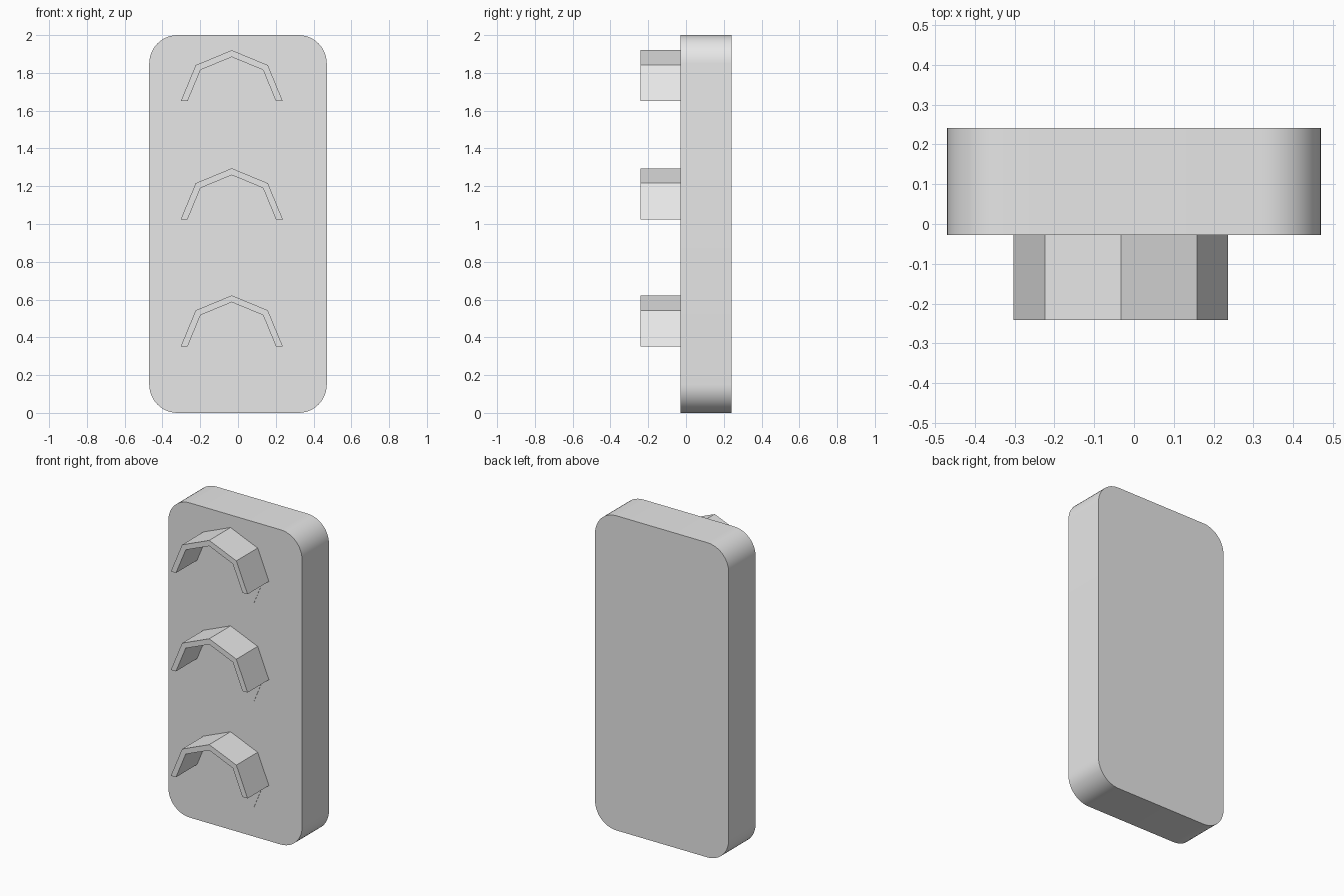
import bpy, bmesh, math

if "Cube" in bpy.data.objects:
    bpy.data.objects.remove(bpy.data.objects["Cube"], do_unlink=True)

WIDTH, HEIGHT = 0.94, 2.0
FRONT, FACE, BACK = -0.242, -0.028, 0.242   # visor tip, body front, body back
LAMP_X = -0.033
INNER, OUTER = 0.234, 0.27
LAMPS = {"top": 1.65, "middle": 1.025, "bottom": 0.352}

grey = bpy.data.materials.new("light_grey")
grey.use_nodes = True
grey.diffuse_color = (0.8, 0.8, 0.8, 1)
grey.node_tree.nodes["Principled BSDF"].inputs["Base Color"].default_value = (0.8, 0.8, 0.8, 1)


def prism(name, outline, y0, y1):
    """Extrude an x-z outline from y0 to y1."""
    bm = bmesh.new()
    face = bm.faces.new([bm.verts.new((x, y0, z)) for x, z in outline])
    moved = bmesh.ops.extrude_face_region(bm, geom=[face])["geom"]
    verts = [g for g in moved if isinstance(g, bmesh.types.BMVert)]
    bmesh.ops.translate(bm, verts=verts, vec=(0, y1 - y0, 0))
    bmesh.ops.recalc_face_normals(bm, faces=bm.faces)
    mesh = bpy.data.meshes.new(name)
    bm.to_mesh(mesh)
    bm.free()
    mesh.materials.append(grey)
    obj = bpy.data.objects.new(name, mesh)
    bpy.context.collection.objects.link(obj)
    return obj


def arc(cx, cz, radius, start, end, steps):
    """Points on a circular arc, angles in degrees."""
    angles = [math.radians(start + (end - start) * i / steps) for i in range(steps + 1)]
    return [(cx + radius * math.cos(a), cz + radius * math.sin(a)) for a in angles]


# Housing: slab with four rounded corners
R = 0.15
sx, top = WIDTH / 2 - R, HEIGHT - R
corners = [(sx, top), (-sx, top), (-sx, R), (sx, R)]
outline = []
for i, (cx, cz) in enumerate(corners):
    outline += arc(cx, cz, R, 90 * i, 90 * i + 90, 12)
housing = prism("housing", outline, FACE, BACK)
bpy.ops.object.select_all(action="DESELECT")
housing.select_set(True)
bpy.context.view_layer.objects.active = housing
bpy.ops.object.shade_smooth_by_angle(angle=math.radians(30))

# Lamps: flat octagonal lens under a half-octagon visor
for place, z in LAMPS.items():
    prism(place + "_lens", arc(LAMP_X, z, INNER, 0, 315, 7), FACE - 0.002, FACE + 0.003)
    hood = arc(LAMP_X, z, OUTER, 0, 180, 4) + arc(LAMP_X, z, INNER, 180, 0, 4)
    prism(place + "_visor", hood, FRONT, FACE + 0.003)
